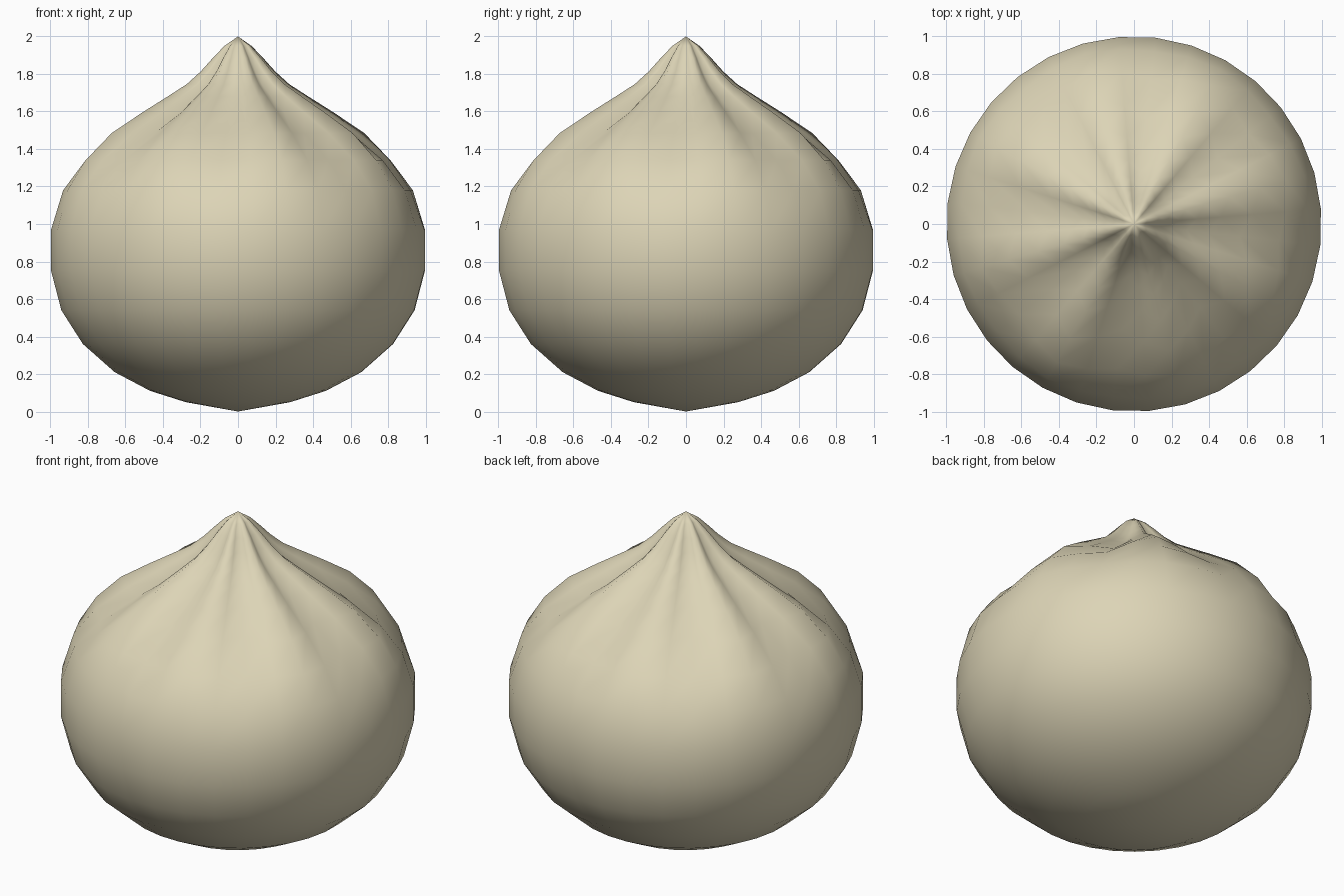
import bpy, bmesh, math

old = bpy.data.objects.get("Cube")
if old:
    bpy.data.objects.remove(old, do_unlink=True)

SEGMENTS = 32
FOLDS = 8
START = math.radians(4.6)      # angle of the first column of vertices
RIDGE = math.radians(15.85)    # angle of the first pleat ridge

# Ridge profile from bottom to top: radius, height, pleat depth
PROFILE = [
    (0.28, 0.05, 0), (0.47, 0.11, 0), (0.66, 0.21, 0), (0.83, 0.36, 0),
    (0.945, 0.54, 0), (1.0, 0.75, 0), (1.0, 0.97, 0), (0.945, 1.18, 0.02),
    (0.845, 1.34, 0.08), (0.70, 1.485, 0.19), (0.53, 1.595, 0.25),
    (0.39, 1.68, 0.27), (0.285, 1.745, 0.28), (0.205, 1.815, 0.28),
    (0.14, 1.885, 0.27), (0.075, 1.95, 0.25),
]

# Dough colour
dough = bpy.data.materials.new("cream_dough")
dough.use_nodes = True
colour = (0.72, 0.66, 0.47, 1)
dough.diffuse_color = colour
dough.node_tree.nodes["Principled BSDF"].inputs["Base Color"].default_value = colour

# Pleated body: stacked rings closed by a pole at each end
bm = bmesh.new()
rings = []
for radius, z, depth in PROFILE:
    ring = []
    for i in range(SEGMENTS):
        a = START + math.tau * i / SEGMENTS
        r = radius * (1 - depth * (1 - math.cos(FOLDS * (a - RIDGE))) / 2)
        ring.append(bm.verts.new((r * math.cos(a), r * math.sin(a), z)))
    rings.append(ring)
bottom = bm.verts.new((0, 0, 0))
tip = bm.verts.new((0, 0, 2))
for i in range(SEGMENTS):
    j = (i + 1) % SEGMENTS
    bm.faces.new((bottom, rings[0][j], rings[0][i]))
    bm.faces.new((tip, rings[-1][i], rings[-1][j]))
    for low, high in zip(rings, rings[1:]):
        bm.faces.new((low[i], low[j], high[j], high[i]))
for face in bm.faces:
    face.smooth = True

mesh = bpy.data.meshes.new("pleated_bun")
bm.to_mesh(mesh)
bm.free()
mesh.materials.append(dough)
bun = bpy.data.objects.new("pleated_bun", mesh)
bpy.context.collection.objects.link(bun)
